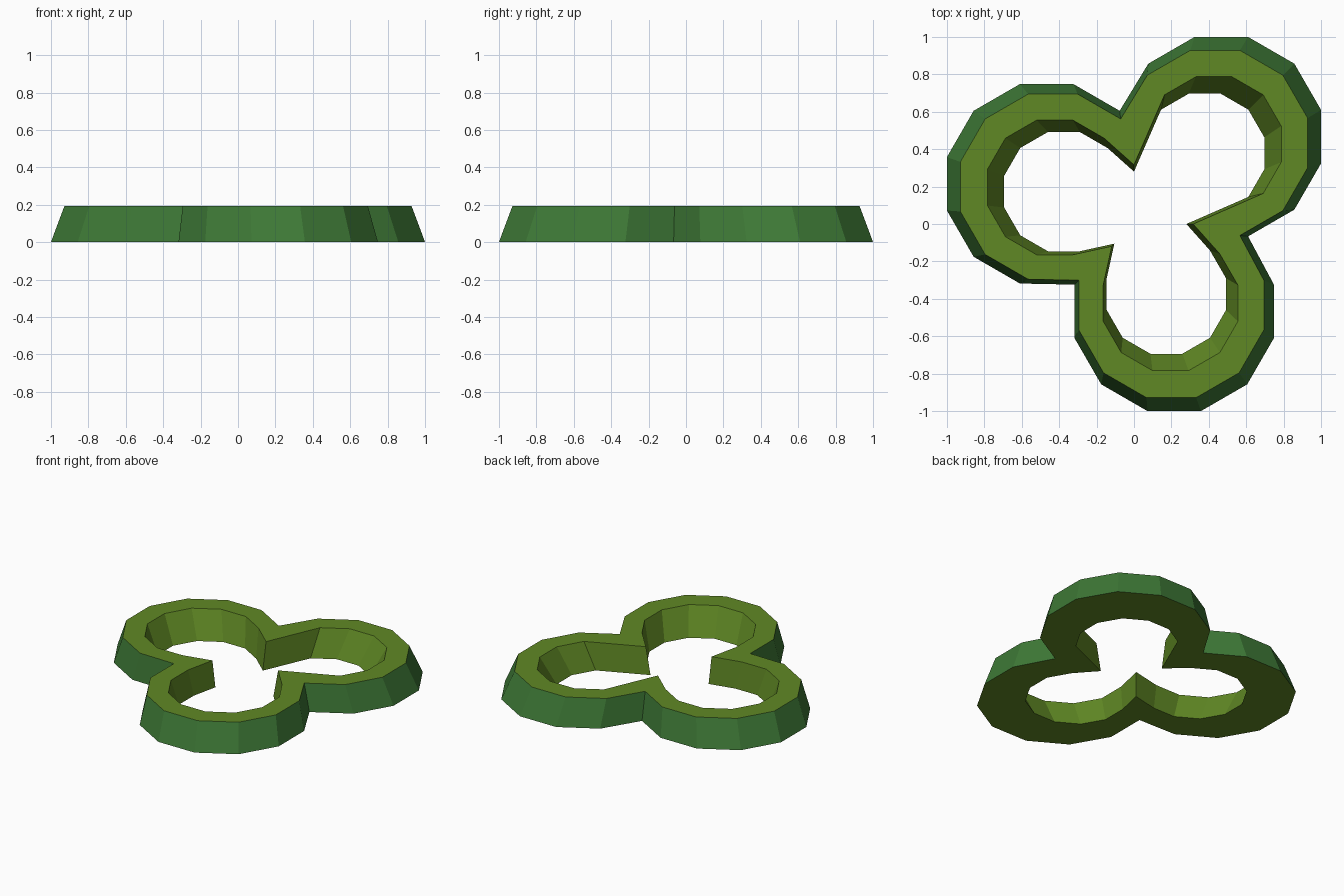
import bpy, bmesh, math

if "Cube" in bpy.data.objects:
    bpy.data.objects.remove(bpy.data.objects["Cube"])

HEIGHT = 0.193


def material(name, rgb):
    m = bpy.data.materials.new(name)
    m.diffuse_color = (*rgb, 1.0)
    m.use_nodes = True
    m.node_tree.nodes["Principled BSDF"].inputs["Base Color"].default_value = m.diffuse_color
    return m


def arc(cx, cy, r, start, count):
    # clockwise run of twelve-sided circle corners, 30 degrees apart
    angles = [math.radians(start - 30 * i) for i in range(count)]
    return [(cx + r * math.cos(a), cy + r * math.sin(a)) for a in angles]


# Outer outline: three overlapping twelve-sided lobes
R = 0.552
outer = (arc(0.467, 0.467, R, 135, 8)
         + arc(0.215, -0.467, R, 15, 8)
         + arc(-0.467, 0.215, R, -105, 8))

# Inner outline: smaller lobes meeting in pointed cusps
r = 0.33
inner = (arc(0.378, 0.378, r, 135, 7) + [(0.28, 0.0)]
         + arc(0.173, -0.375, r, 45, 9) + [(-0.105, -0.105)]
         + arc(-0.375, 0.173, r, -75, 9) + [(0.0, 0.28)])

bm = bmesh.new()


def wall(outline, top_scale, mat, flip):
    # sloping wall between the outline and its scaled copy at the top
    n = len(outline)
    low = [bm.verts.new((x, y, 0)) for x, y in outline]
    high = [bm.verts.new((x * top_scale, y * top_scale, HEIGHT)) for x, y in outline]
    for i in range(n):
        j = (i + 1) % n
        quad = [low[i], high[i], high[j], low[j]]
        f = bm.faces.new(quad[::-1] if flip else quad)
        f.material_index = mat
    rim = lambda vs: [bm.edges.get((vs[i], vs[(i + 1) % n])) for i in range(n)]
    return rim(low), rim(high)


outer_low, outer_high = wall(outer, 0.928, 0, False)
inner_low, inner_high = wall(inner, 1.13, 1, True)

# Flat top and underside rings
for edges, up in ((outer_low + inner_low, -1), (outer_high + inner_high, 1)):
    res = bmesh.ops.triangle_fill(bm, edges=edges, use_beauty=True, normal=(0, 0, up))
    for f in res["geom"]:
        if isinstance(f, bmesh.types.BMFace):
            f.material_index = 1

bmesh.ops.recalc_face_normals(bm, faces=bm.faces[:])

mesh = bpy.data.meshes.new("three_lobed_ring")
bm.to_mesh(mesh)
bm.free()
mesh.materials.append(material("leaf green", (0.048, 0.19, 0.037)))
mesh.materials.append(material("olive green", (0.118, 0.25, 0.018)))
ring = bpy.data.objects.new("three_lobed_ring", mesh)
bpy.context.collection.objects.link(ring)
